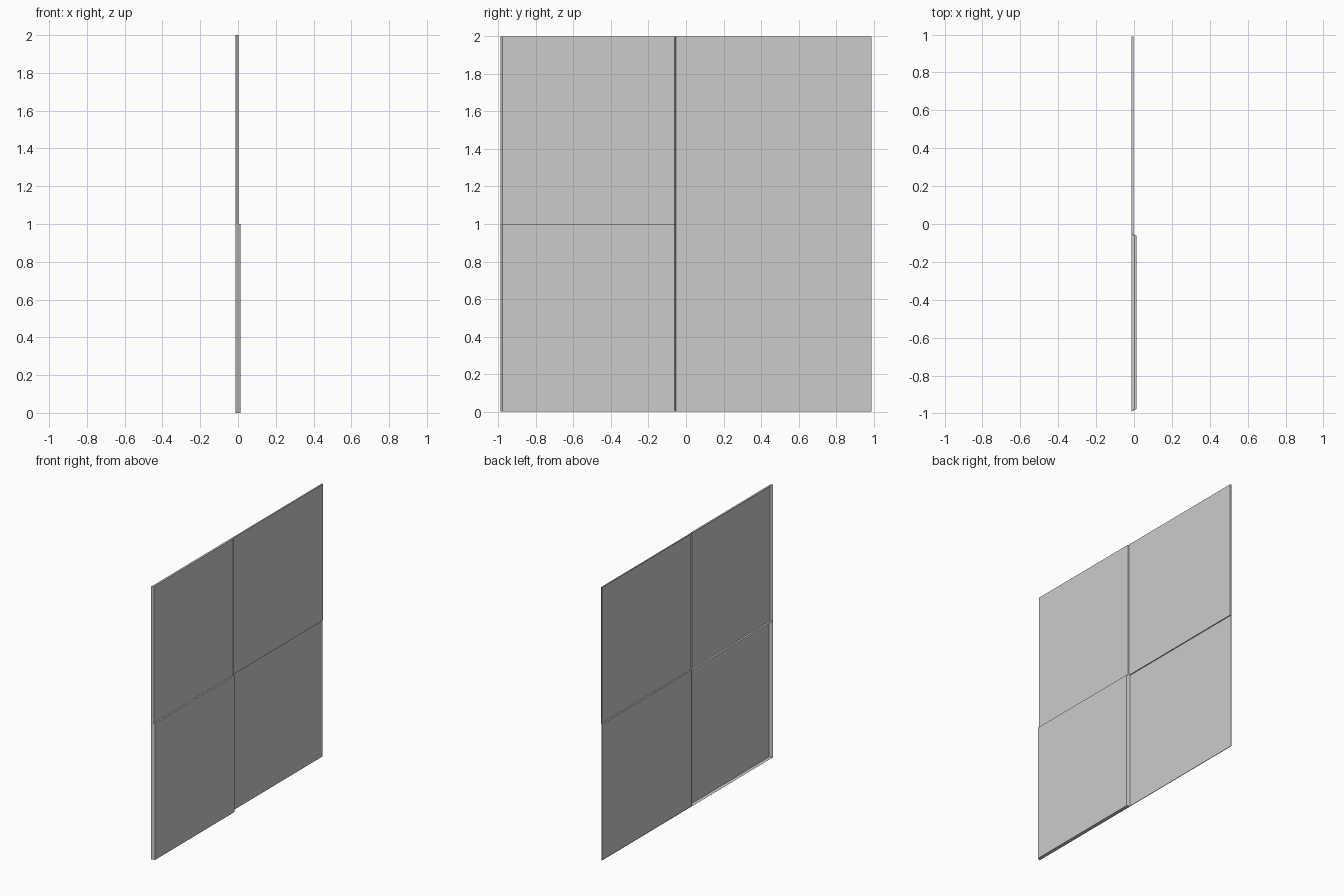
import bpy, bmesh

if "Cube" in bpy.data.objects:
    bpy.data.objects.remove(bpy.data.objects["Cube"])

BACK = -0.013   # shared plane of all the open backs


def tray(name, y0, y1, z0, z1, front, draft0=0.0, draft1=0.0):
    """Shallow pressed panel: front face plus four side flanges, open at the back."""
    bm = bmesh.new()
    rim = [bm.verts.new((BACK, y, z))
           for y, z in ((y0, z0), (y1, z0), (y1, z1), (y0, z1))]
    a, b = y0 + draft0, y1 - draft1
    face = [bm.verts.new((front, y, z))
            for y, z in ((a, z0), (b, z0), (b, z1), (a, z1))]
    bm.faces.new(face)
    for i in range(4):
        j = (i + 1) % 4
        bm.faces.new((rim[i], rim[j], face[j], face[i]))
    me = bpy.data.meshes.new(name)
    bm.to_mesh(me)
    bm.free()
    ob = bpy.data.objects.new(name, me)
    bpy.context.collection.objects.link(ob)
    return ob


# Four panels meeting at one cross seam, each pressed to its own depth
SEAM = -0.052
tray("lower_left_panel", -0.99, SEAM, 0, 1, 0.013, 0.013, 0.008)
tray("lower_right_panel", SEAM, 0.99, 0, 1, -0.009)
tray("upper_left_panel", -0.99, SEAM, 1, 2, 0.002, 0.013, 0.008)
tray("upper_right_panel", SEAM, 0.99, 1, 2, -0.002)
